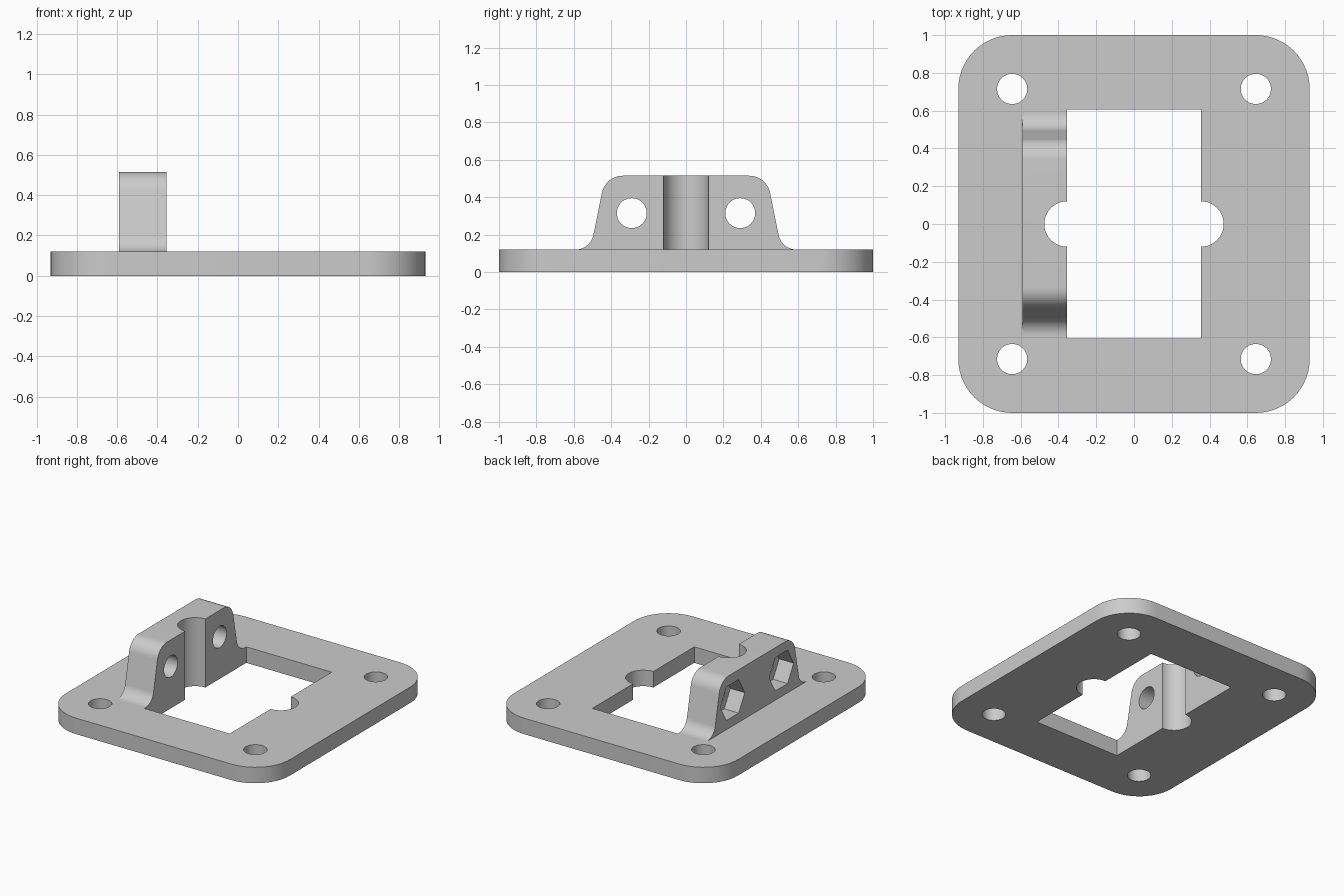
import bpy, bmesh, math
from mathutils import Vector

if "Cube" in bpy.data.objects:
    bpy.data.objects.remove(bpy.data.objects["Cube"], do_unlink=True)

GREY = (0.6, 0.6, 0.6, 1)
grey = bpy.data.materials.new("plain_grey")
grey.use_nodes = True
grey.diffuse_color = GREY
grey.node_tree.nodes["Principled BSDF"].inputs["Base Color"].default_value = GREY

THICK = 0.12       # plate thickness
FRONT_X = -0.355   # window edge, flush with the bracket


def arc(cx, cy, r, start, sweep, n):
    return [(cx + r * math.cos(math.radians(start + sweep * k / n)),
             cy + r * math.sin(math.radians(start + sweep * k / n))) for k in range(n + 1)]


def circle(cx, cy, r, n=48):
    return arc(cx, cy, r, 0, 360, n)[:-1]


def rounded(corners, steps=14):
    """Outline from (u, v, tangent length) corners, each replaced by an arc."""
    pts = []
    for i, (u, v, t) in enumerate(corners):
        p = Vector((u, v))
        if t == 0:
            pts.append((u, v))
            continue
        a = (Vector(corners[i - 1][:2]) - p).normalized()
        b = (Vector(corners[(i + 1) % len(corners)][:2]) - p).normalized()
        c = p + (a + b).normalized() * t / math.cos(a.angle(b) / 2)
        s, e = p + a * t - c, p + b * t - c
        sweep = math.atan2(s.x * e.y - s.y * e.x, s.dot(e))
        pts += arc(c.x, c.y, s.length, math.degrees(math.atan2(s.y, s.x)), math.degrees(sweep), steps)
    return pts


def prism(name, outline, lo, hi, axis="z"):
    """Extrude an outline along z (outline is x, y) or along x (outline is y, z)."""
    bm = bmesh.new()
    ends = []
    for d in (lo, hi):
        ends.append([bm.verts.new((u, v, d) if axis == "z" else (d, u, v)) for u, v in outline])
    low, high = ends
    bm.faces.new(low[::-1])
    bm.faces.new(high)
    for i in range(len(outline)):
        bm.faces.new((low[i - 1], low[i], high[i], high[i - 1]))
    mesh = bpy.data.meshes.new(name)
    bm.to_mesh(mesh)
    bm.free()
    mesh.materials.append(grey)
    obj = bpy.data.objects.new(name, mesh)
    bpy.context.collection.objects.link(obj)
    return obj


def cut(obj, cutters):
    bpy.ops.object.select_all(action="DESELECT")
    obj.select_set(True)
    bpy.context.view_layer.objects.active = obj
    for c in cutters:
        c.hide_render = True
        mod = obj.modifiers.new("cut", "BOOLEAN")
        mod.operation, mod.solver, mod.object = "DIFFERENCE", "EXACT", c
        bpy.ops.object.modifier_apply(modifier=mod.name)
    bpy.ops.object.shade_smooth_by_angle(angle=math.radians(25))


# Base plate with rounded corners
plate = prism("base_plate", rounded([(-0.93, -1, 0.285), (0.93, -1, 0.285),
                                     (0.93, 1, 0.285), (-0.93, 1, 0.285)]), 0, THICK)

# Upright bracket: foot sunk into the plate, flare, tapered sides, rounded top
half = [(0.595, THICK - 0.03, 0), (0.595, THICK, 0), (0.511, THICK, 0.08), (0.431, 0.515, 0.093)]
bracket = prism("upright_bracket",
                rounded(half + [(-y, z, t) for y, z, t in reversed(half)]), -0.59, -0.3, "x")

# Window with two half-round notches
window = prism("window_cutter",
               [(-FRONT_X, -0.605)] + arc(-FRONT_X, 0, 0.12, -90, 180, 28)
               + [(-FRONT_X, 0.605), (FRONT_X, 0.605)]
               + arc(FRONT_X, 0, 0.12, 90, 180, 28) + [(FRONT_X, -0.605)], -0.2, 0.8)

# Corner screw holes
corner_holes = [prism("corner_hole_cutter", circle(sx * 0.645, sy * 0.715, 0.08), -0.2, 0.3)
                for sx in (-1, 1) for sy in (-1, 1)]

# Bracket cross holes with hexagonal nut pockets on the outer face
cross_cutters = []
for side in (-1, 1):
    y, z = side * 0.29, 0.315
    cross_cutters.append(prism("cross_hole_cutter", circle(y, z, 0.08), -0.8, 0, "x"))
    cross_cutters.append(prism("nut_pocket_cutter", circle(y, z, 0.145, 6), -0.8, -0.47, "x"))

cut(plate, [window] + corner_holes)
cut(bracket, [window] + cross_cutters)

for helper in [window] + corner_holes + cross_cutters:
    bpy.data.objects.remove(helper, do_unlink=True)
